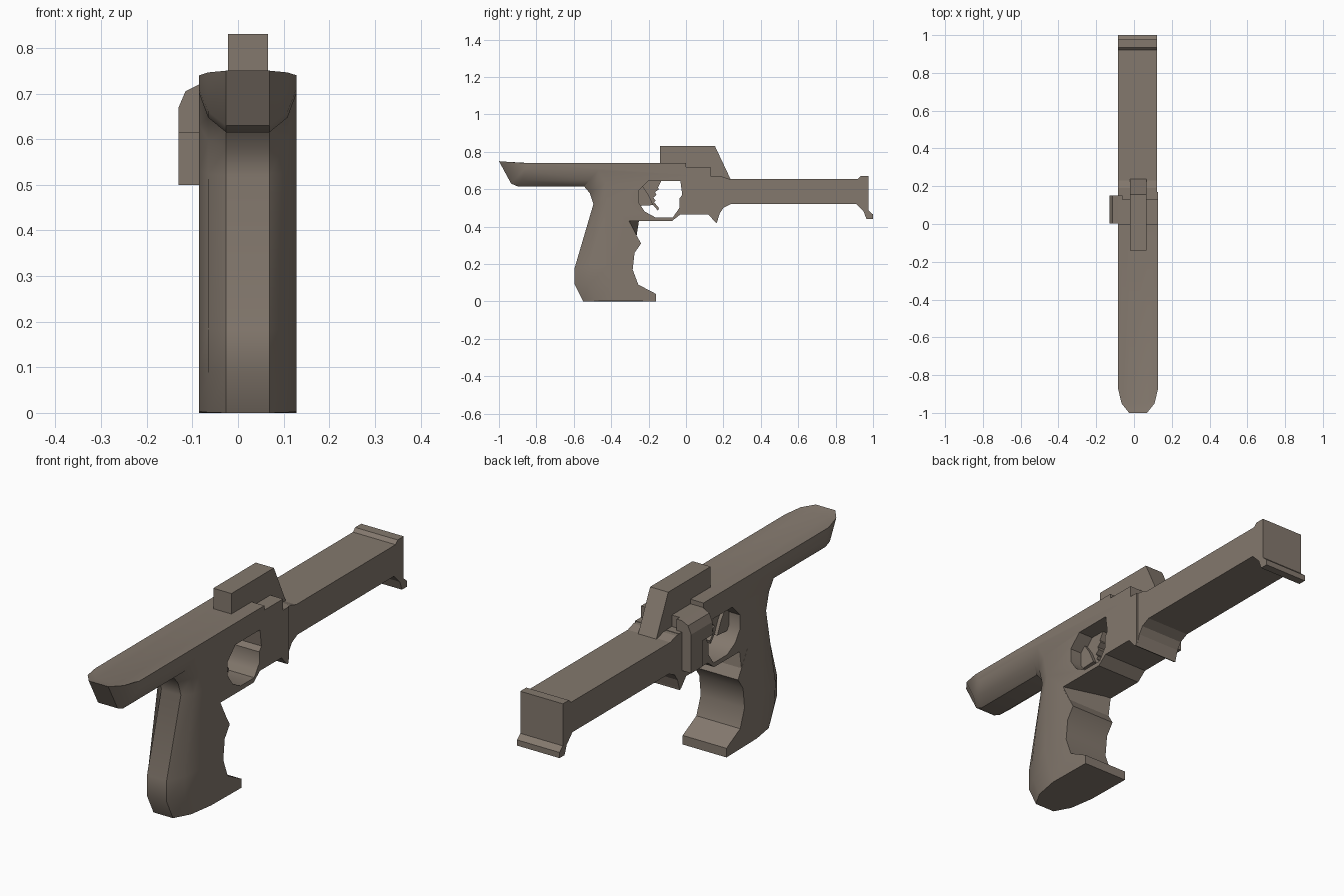
import bpy, bmesh, math

if "Cube" in bpy.data.objects:
    bpy.data.objects.remove(bpy.data.objects["Cube"])

mat = bpy.data.materials.new("warm grey plastic")
mat.diffuse_color = (0.23, 0.19, 0.155, 1)
mat.use_nodes = True
mat.node_tree.nodes["Principled BSDF"].inputs["Base Color"].default_value = mat.diffuse_color


def loft(name, layers, axis="x"):
    """Join matching 2D outlines placed at successive offsets along an axis."""
    bm = bmesh.new()
    rings = []
    for d, pts in layers:
        rings.append([bm.verts.new((d, a, b) if axis == "x" else (a, d, b)) for a, b in pts])
    for r, s in zip(rings, rings[1:]):
        n = len(r)
        for i in range(n):
            j = (i + 1) % n
            bm.faces.new((r[i], r[j], s[j], s[i]))
    bm.faces.new(rings[0])
    bm.faces.new(rings[-1])
    bmesh.ops.recalc_face_normals(bm, faces=bm.faces)
    me = bpy.data.meshes.new(name)
    bm.to_mesh(me)
    bm.free()
    me.materials.append(mat)
    ob = bpy.data.objects.new(name, me)
    bpy.context.collection.objects.link(ob)
    return ob


def plate(name, x0, x1, pts):
    return loft(name, [(x0, pts), (x1, pts)])


def activate(ob):
    bpy.ops.object.select_all(action="DESELECT")
    ob.select_set(True)
    bpy.context.view_layer.objects.active = ob


# Frame: each rounded rear point is paired with its pulled-in position on the flat sides
rounded = [
    ((-.55, 0), (-.37, .003)), ((-.595, .09), (-.40, .09)), ((-.595, .18), (-.42, .19)),
    ((-.495, .52), (-.41, .53)), ((-.515, .58), (-.43, .63)), ((-.545, .615), (-.47, .70)),
    ((-.90, .615), (-.84, .70)), ((-.935, .63), (-.86, .71)), ((-1.0, .75), (-.87, .74)),
    ((-.95, .74), (-.84, .74))]
straight = [
    (0, .74), (0, .72), (.13, .72), (.13, .67), (.17, .67),
    (.17, .44), (.165, .42), (.155, .425), (.12, .465), (-.03, .465), (-.075, .43),
    (-.31, .43), (-.24, .31), (-.275, .26), (-.285, .17), (-.255, .09), (-.16, .04), (-.16, 0)]


def frame_outline(f):
    return [(a[0] + (b[0] - a[0]) * f, a[1] + (b[1] - a[1]) * f) for a, b in rounded] + straight


cx, hw = 0.0215, 0.1065
steps = [(-hw, 1), (-.087, .38), (-.0475, 0), (.0475, 0), (.087, .38), (hw, 1)]
frame = loft("frame_and_grip", [(cx + x, frame_outline(f)) for x, f in steps])

# Trigger opening cut right through the frame
cutter = plate("opening_cutter", -.3, .3, [
    (-.2, .645), (-.03, .645), (-.02, .57), (-.035, .55), (-.035, .50), (-.07, .45),
    (-.165, .45), (-.22, .48), (-.255, .53), (-.255, .59)])
cutter.hide_render = True
mod = frame.modifiers.new("opening", "BOOLEAN")
mod.operation = "DIFFERENCE"
mod.solver = "EXACT"
mod.object = cutter
activate(frame)
bpy.ops.object.modifier_apply(modifier="opening")
bpy.data.objects.remove(cutter)
bpy.ops.object.shade_smooth_by_angle(angle=math.radians(35))

# Slanted finger rest at the top of the grip
rest = [(-.31, .44), (-.25, .44), (-.265, .35), (-.24, .31), (-.33, .30)]
rest_flat = [(-.31, .44), (-.309, .439), (-.264, .352), (-.24, .31), (-.33, .30)]
loft("finger_rest", [(-.0845, rest), (.1275, rest_flat)])

# Barrel with flared muzzle and lower lip
plate("barrel", -.085, .122, [
    (.10, .668), (.19, .668), (.23, .655), (.92, .655), (.935, .67), (.977, .67), (.977, .485),
    (1.0, .465), (1.0, .44), (.965, .44), (.95, .48), (.91, .52), (.24, .52), (.20, .50),
    (.18, .47), (.168, .43), (.10, .48)])

# Sight block on top
plate("sight_block", -.022, .066, [(-.14, .72), (-.14, .83), (.155, .83), (.24, .65), (.1, .65)])

# Side cover wrapping over the left edge, with a narrower lower tab
loft("side_cover", [(y, [(-.06, .72), (-.085, .72), (-.115, .705), (-.13, .67), (-.13, .613),
                         (-.06, .613)]) for y in (.002, .15)], "y")
loft("side_cover_tab", [(y, [(-.13, .62), (-.06, .62), (-.06, .50), (-.13, .50)])
                        for y in (.07, .1495)], "y")

# Trigger with a ribbed front edge, and its mount behind
plate("trigger", -.015, .058, [
    (-.24, .63), (-.20, .655), (-.13, .648), (-.15, .61), (-.145, .60), (-.165, .585),
    (-.158, .57), (-.175, .555), (-.162, .54), (-.17, .53), (-.145, .50), (-.15, .485), (-.18, .52)])
plate("trigger_mount", -.03, .073, [(-.265, .60), (-.235, .62), (-.20, .57), (-.175, .515), (-.265, .51)])
